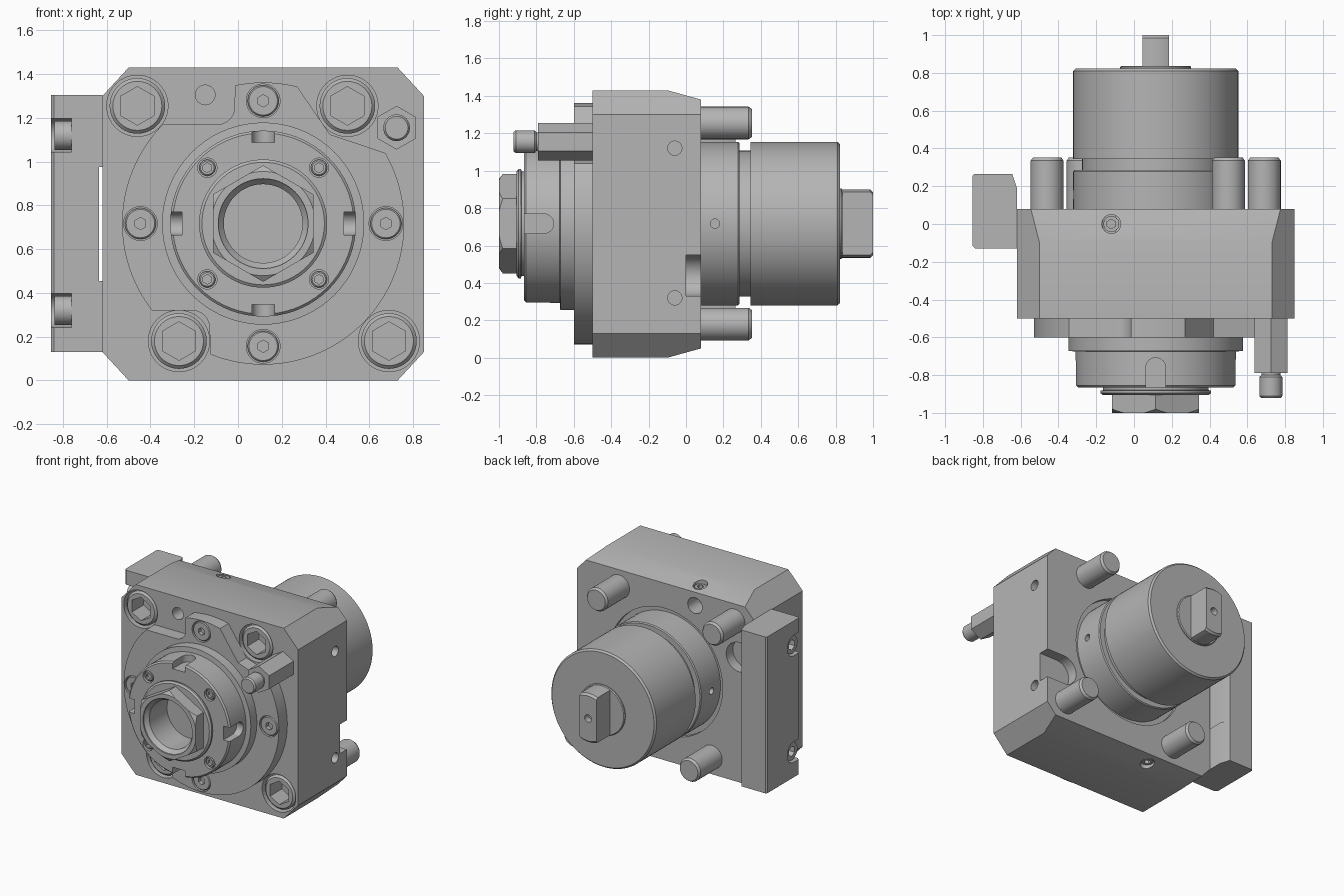
import bpy, bmesh, math
from math import sin, cos, radians, tau

cube = bpy.data.objects.get("Cube")
if cube:
    bpy.data.objects.remove(cube, do_unlink=True)

steel = bpy.data.materials.new("steel_grey")
steel.use_nodes = True
GREY = (0.46, 0.46, 0.46, 1)
steel.diffuse_color = GREY
steel.node_tree.nodes["Principled BSDF"].inputs["Base Color"].default_value = GREY

CX, CZ, TOP = 0.115, 0.717, 1.43   # spindle axis and body height
BACK, FRONT = 0.08, -0.5           # body faces


def finish(name, bm):
    bmesh.ops.recalc_face_normals(bm, faces=bm.faces)
    mesh = bpy.data.meshes.new(name)
    bm.to_mesh(mesh)
    bm.free()
    mesh.materials.append(steel)
    obj = bpy.data.objects.new(name, mesh)
    bpy.context.collection.objects.link(obj)
    return obj


def loft(name, rings):
    """Skin a list of equal point rings and cap both ends."""
    bm = bmesh.new()
    loops = [[bm.verts.new(p) for p in ring] for ring in rings]
    for a, b in zip(loops, loops[1:]):
        for i in range(len(a)):
            j = (i + 1) % len(a)
            bm.faces.new((a[i], a[j], b[j], b[i]))
    bm.faces.new(loops[0])
    bm.faces.new(loops[-1])
    return finish(name, bm)


def extrude(name, pts, lo, hi, axis="Y"):
    """Y takes (x, z) points, X takes (y, z), Z takes (x, y)."""
    place = {"Y": lambda u, v, w: (u, w, v),
             "X": lambda u, v, w: (w, u, v),
             "Z": lambda u, v, w: (u, v, w)}[axis]
    return loft(name, [[place(u, v, w) for u, v in pts] for w in (lo, hi)])


def arc(cx, cz, r, a0, a1, n=16):
    return [(cx + r * cos(radians(a0 + (a1 - a0) * i / n)),
             cz + r * sin(radians(a0 + (a1 - a0) * i / n))) for i in range(n + 1)]


def ngon(cx, cz, r, n=32, turn=0.25):
    return [(cx + r * cos(tau * (i / n + turn)), cz + r * sin(tau * (i / n + turn)))
            for i in range(n)]


def rect(u0, u1, v0, v1):
    return [(u0, v0), (u1, v0), (u1, v1), (u0, v1)]


def lathe(name, cx, cz, profile, n=72):
    """Turn (y, radius) points about a y-parallel axis."""
    return loft(name, [[(x, y, z) for x, z in ngon(cx, cz, r, n)] for y, r in profile])


def cut(obj, *cutters, mode="DIFFERENCE"):
    bpy.context.view_layer.objects.active = obj
    for c in cutters:
        mod = obj.modifiers.new("cut", "BOOLEAN")
        mod.operation, mod.solver, mod.object = mode, "EXACT", c
        bpy.ops.object.modifier_apply(modifier=mod.name)
        bpy.data.objects.remove(c, do_unlink=True)


def hole(cx, cz, r, lo, hi, axis="Y", n=32):
    return extrude("cutter", ngon(cx, cz, r, n), lo, hi, axis)


def socket_screw(name, x, z, r, y, depth, hexr, bevel):
    """Round head facing the front with a hexagon socket."""
    head = lathe(name, x, z, [(y + depth, r), (y + bevel, r), (y, r - bevel)], 40)
    cut(head, hole(x, z, hexr, y - 0.1, y + depth * 0.7, n=6))
    return head


bolts = [(-0.46, 1.255), (0.5, 1.255), (-0.27, 0.18), (0.69, 0.18)]

# Main body block with chamfered corners and tapered back
half = [(0.85, 0.13), (0.85, 1.30), (0.73, TOP), (-0.5, TOP),
        (-0.62, 1.30), (-0.62, 0.13), (-0.5, 0), (0.73, 0)]
body = extrude("body_block", half, FRONT, BACK)
wedge = [(-0.1, TOP), (0.2, 1.347), (0.2, 1.6), (-0.1, 1.6)]
cut(body, extrude("cutter", wedge, -1, 1, "X"),
    extrude("cutter", [(y, TOP - z) for y, z in wedge], -1, 1, "X"))
for x, z in bolts:
    cut(body, hole(x, z, 0.14, FRONT - 0.1, -0.3, n=40))
cut(body, hole(-0.15, 1.305, 0.045, -0.6, -0.4),
    hole(-0.13, 1.28, 0.06, -0.05, 0.2),
    hole(CX, CZ, 0.475, 0.05, 0.2, n=72),
    hole(-0.5, 0.99, 0.11, 0.0, 0.2))
# Rounded pocket open to the side, and side, top and bottom screw holes
pocket = arc(0.70, 0.44, 0.11, 90, 270) + [(1, 0.33), (1, 0.55)]
cut(body, extrude("cutter", pocket, 0.0, 0.2))
for z in (0.32, 1.12):
    cut(body, hole(-0.06, z, 0.038, 0.79, 1, "X"))
for lo, hi in ((1.33, 1.6), (-0.2, 0.1)):
    cut(body, hole(-0.12, 0, 0.05, lo, hi, "Z"))
for name, lo, hi in (("top_set_screw", 1.31, 1.39), ("bottom_set_screw", 0.04, 0.12)):
    plug = extrude(name, ngon(-0.12, 0, 0.042), lo, hi, "Z")
    mid = 1.35 if lo > 1 else 0.08
    ends = (mid, 1.6) if lo > 1 else (-0.2, mid)
    cut(plug, extrude("cutter", ngon(-0.12, 0, 0.025, 6), *ends, "Z"))

# Front flange plate with cleared corners
R = 0.645
outline = (arc(CX, CZ, R, 76, 101.6) + arc(-0.095, 1.25, 0.08, 0, -90, 8)
           + arc(CX, CZ, R, 135.4, 218, 30) + arc(-0.21, 0.24, 0.08, 90, 0, 8)
           + arc(CX, CZ, R, 248, 390, 50) + [(0.42, 1.125)])
flange = extrude("flange_plate", outline, -0.6, FRONT + 0.01)
cut(flange, hole(*bolts[3], 0.14, -0.7, -0.4, n=40))
for i in range(4):
    a = i * tau / 4
    x, z = CX + 0.561 * cos(a), CZ + 0.561 * sin(a)
    cut(flange, hole(x, z, 0.077, -0.7, -0.57))
    socket_screw(f"flange_screw_{i + 1}", x, z, 0.071, -0.598, 0.05, 0.028, 0.006)

# Clamp bolts: recessed socket heads and rear shanks
for i, (x, z) in enumerate(bolts, 1):
    socket_screw(f"clamp_bolt_head_{i}", x, z, 0.127, FRONT + 0.005, 0.2, 0.088, 0.015)
    lathe(f"clamp_bolt_shank_{i}", x, z,
          [(0.0, 0.087), (0.335, 0.087), (0.352, 0.075)], 40)

# Front collar with four wrench slots
collar = lathe("front_collar", CX, CZ, [
    (-0.55, 0.462), (-0.672, 0.462), (-0.675, 0.425), (-0.855, 0.425), (-0.866, 0.414)])
slot = arc(0, -0.76, 0.052, 0, 180) + [(-0.052, -1), (0.052, -1)]
for s in (-1, 1):
    ends = sorted((s * 0.37, s * 0.6))
    cut(collar,
        extrude("cutter", [(CX + u, v) for u, v in slot], CZ + ends[0], CZ + ends[1], "Z"),
        extrude("cutter", [(v, CZ + u) for u, v in slot], CX + ends[0], CX + ends[1], "X"))
for i in range(4):
    a = (i + 0.5) * tau / 4
    x, z = CX + 0.361 * cos(a), CZ + 0.361 * sin(a)
    cut(collar, hole(x, z, 0.044, -1, -0.84))
    socket_screw(f"collar_screw_{i + 1}", x, z, 0.037, -0.86, 0.05, 0.022, 0.006)

# Collet nut: round shoulder, chamfered hexagon and stepped bore
shoulder = lathe("nut_shoulder", CX, CZ, [
    (-0.84, 0.28), (-0.88, 0.28), (-0.882, 0.293), (-0.895, 0.293), (-0.905, 0.28)])
nut = extrude("collet_nut", ngon(CX, CZ, 0.266, 6), -1.0, -0.9)
cut(nut, lathe("cutter", CX, CZ, [(-0.8, 0.28), (-0.975, 0.272), (-1.0, 0.238),
                                  (-1.01, 0.225)]), mode="INTERSECT")
bore = [(-1.1, 0.205), (-0.99, 0.205), (-0.96, 0.18), (-0.75, 0.18)]
for part in (nut, shoulder, collar):
    cut(part, lathe("cutter", CX, CZ, bore))

# Coolant fitting
extrude("fitting_hexagon", ngon(0.725, 1.155, 0.1, 6), -0.79, FRONT + 0.01)
lathe("fitting_nozzle", 0.725, 1.155, [
    (-0.78, 0.05), (-0.8, 0.05), (-0.81, 0.061), (-0.91, 0.061), (-0.922, 0.052)], 32)

# Rear spindle housing with groove
housing = lathe("rear_housing", CX, CZ, [
    (-0.05, 0.437), (0.278, 0.437), (0.285, 0.43), (0.285, 0.39), (0.345, 0.39),
    (0.345, 0.437), (0.81, 0.437), (0.823, 0.425)], 96)
for lo, hi in ((-0.5, -0.27), (0.5, 0.7)):
    cut(housing, hole(0.155, CZ, 0.025, lo, hi, "X"))
lathe("rear_disc", CX, CZ, [(0.8, 0.188), (0.83, 0.188), (0.836, 0.182)])

# Drive tang with rounded ends and centre hole
tang = extrude("drive_tang", rect(CX - 0.07, CX + 0.07, CZ - 0.2, CZ + 0.2), 0.82, 1.0)
cut(tang, lathe("cutter", CX, CZ, [(0.7, 0.183), (0.985, 0.183), (1.001, 0.168)]),
    mode="INTERSECT")
cut(tang, hole(CX, CZ, 0.028, 0.95, 1.1))

# Side plate with relief gap and two open counterbores
plate = extrude("side_plate", [
    (-0.84, -0.13), (-0.62, -0.13), (-0.62, 0.19), (-0.645, 0.265),
    (-0.845, 0.265), (-0.855, 0.255), (-0.855, -0.115)], 0.13, 1.305, "Z")
cut(plate, extrude("cutter", rect(-0.635, -0.5, 0.455, 0.975), -0.5, 0.5))
for i, z in enumerate((0.32, 1.12), 1):
    u_slot = arc(-0.06, z, 0.077, -90, 90) + [(-0.3, z + 0.077), (-0.3, z - 0.077)]
    cut(plate, extrude("cutter", u_slot, -1, -0.76, "X"))
    head = extrude(f"side_plate_screw_{i}", ngon(-0.06, z, 0.066), -0.838, -0.75, "X")
    cut(head, hole(-0.06, z, 0.038, -1, -0.79, "X", 6))

# Smooth turned surfaces, keep edges crisp
bpy.ops.object.select_all(action="DESELECT")
for obj in bpy.context.collection.objects:
    if obj.type == "MESH" and steel.name in obj.data.materials:
        obj.select_set(True)
        bpy.context.view_layer.objects.active = obj
bpy.ops.object.shade_smooth_by_angle(angle=radians(25))
